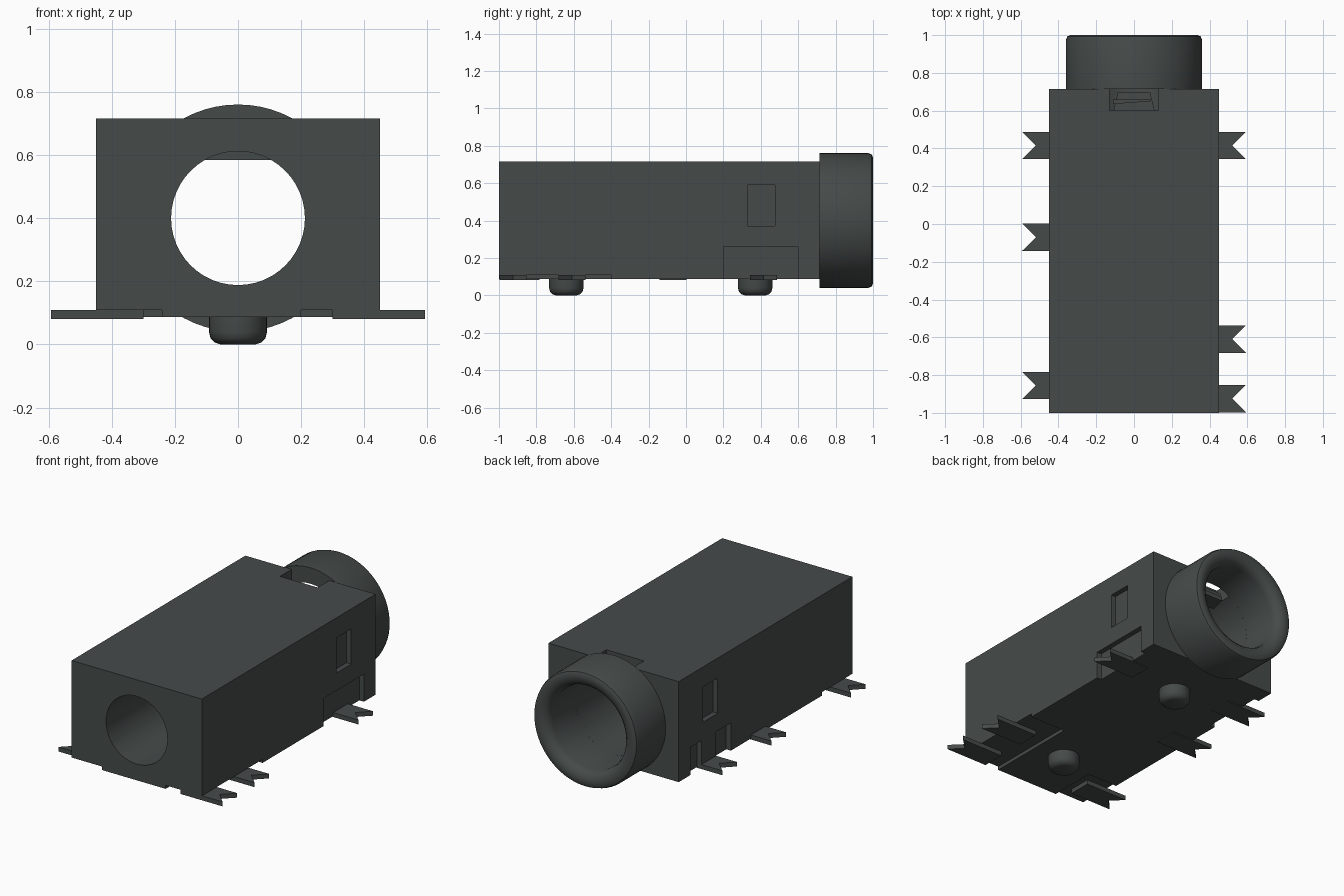
import bpy, bmesh, math
from mathutils import Matrix

cube = bpy.data.objects.get("Cube")
if cube:
    bpy.data.objects.remove(cube, do_unlink=True)

mat = bpy.data.materials.new("charcoal plastic")
mat.use_nodes = True
COLOUR = (0.06, 0.07, 0.068, 1)
mat.diffuse_color = COLOUR
shader = mat.node_tree.nodes["Principled BSDF"]
shader.inputs["Base Color"].default_value = COLOUR
shader.inputs["Roughness"].default_value = 0.6

AXIS_Z = 0.40  # height of the bore axis


def finish(name, bm, smooth=False):
    bmesh.ops.recalc_face_normals(bm, faces=bm.faces)
    mesh = bpy.data.meshes.new(name)
    bm.to_mesh(mesh)
    bm.free()
    obj = bpy.data.objects.new(name, mesh)
    bpy.context.collection.objects.link(obj)
    mesh.materials.append(mat)
    if smooth:
        smooth_object(obj)
    return obj


def smooth_object(obj):
    bpy.ops.object.select_all(action="DESELECT")
    obj.select_set(True)
    bpy.context.view_layer.objects.active = obj
    bpy.ops.object.shade_smooth_by_angle(angle=math.radians(30))


def box(name, x0, x1, y0, y1, z0, z1):
    bm = bmesh.new()
    bmesh.ops.create_cube(bm, size=1)
    for v in bm.verts:
        v.co = ((x0 + x1) / 2 + v.co.x * (x1 - x0),
                (y0 + y1) / 2 + v.co.y * (y1 - y0),
                (z0 + z1) / 2 + v.co.z * (z1 - z0))
    return finish(name, bm)


def lathe(name, profile, matrix, closed=False, steps=48):
    """Spin (radius, height) points about z, then place with the matrix."""
    bm = bmesh.new()
    verts = [bm.verts.new((r, 0, h)) for r, h in profile]
    edges = [bm.edges.new(p) for p in zip(verts, verts[1:])]
    if closed:
        edges.append(bm.edges.new((verts[-1], verts[0])))
    bmesh.ops.spin(bm, geom=verts + edges, cent=(0, 0, 0), axis=(0, 0, 1),
                   angle=math.tau, steps=steps)
    bmesh.ops.remove_doubles(bm, verts=bm.verts, dist=1e-5)
    bmesh.ops.transform(bm, matrix=matrix, verts=bm.verts)
    return finish(name, bm, smooth=True)


def prism(name, outline, z0, z1):
    bm = bmesh.new()
    face = bm.faces.new([bm.verts.new((x, y, z0)) for x, y in outline])
    up = bmesh.ops.extrude_face_region(bm, geom=[face])
    for v in up["geom"]:
        if isinstance(v, bmesh.types.BMVert):
            v.co.z = z1
    return finish(name, bm)


def cut(target, cutter):
    cutter.hide_render = True
    mod = target.modifiers.new("cut", "BOOLEAN")
    mod.operation = "DIFFERENCE"
    mod.solver = "EXACT"
    mod.object = cutter
    bpy.ops.object.select_all(action="DESELECT")
    target.select_set(True)
    bpy.context.view_layer.objects.active = target
    bpy.ops.object.modifier_apply(modifier=mod.name)
    bpy.data.objects.remove(cutter, do_unlink=True)


# height of a lathe profile runs along +y, around the bore axis
along_y = Matrix.Translation((0, 0, AXIS_Z)) @ Matrix.Rotation(-math.pi / 2, 4, "X")

# Housing block with its stepped bore
housing = box("housing", -0.45, 0.45, -1, 0.715, 0.087, 0.715)
cut(housing, lathe("bore_cutter", [(0, -1.1), (0.212, -1.1), (0.212, -0.2),
                                   (0.26, -0.2), (0.26, 0.8), (0, 0.8)], along_y))
# Notch in the top for the contact spring
cut(housing, box("notch_cutter", -0.13, 0.13, 0.60, 0.75, 0.56, 0.8))
# Windows and pin recesses in both sides
for s in (-1, 1):
    xa, xb = sorted((s * 0.418, s * 0.5))
    cut(housing, box("window_cutter", xa, xb, 0.33, 0.475, 0.37, 0.59))
    cut(housing, box("recess_cutter", xa, xb, 0.20, 0.60, 0.0, 0.26))
# Shallow steps under the floor for the pins
for x0, x1, y0, y1 in ((0.20, 0.5, -1.1, -0.40), (-0.5, -0.24, -1.1, -0.70),
                       (-0.5, -0.30, -0.14, 0.0)):
    cut(housing, box("floor_cutter", x0, x1, y0, y1, 0.0, 0.109))
smooth_object(housing)

# Round collar with rounded lips
lathe("collar", [(0.26, 0.715), (0.36, 0.715), (0.36, 0.975), (0.353, 0.993),
                 (0.337, 1.0), (0.315, 1.0), (0.29, 0.993), (0.27, 0.975),
                 (0.26, 0.945)], along_y, closed=True, steps=64)

# Contact spring in the top notch
prism("contact_spring", [(-0.11, 0.595), (0.11, 0.595), (0.085, 0.70),
                         (-0.085, 0.70)], 0.585, 0.612)
prism("spring_lip", [(-0.11, 0.635), (0.09, 0.65), (0.09, 0.66),
                     (-0.11, 0.66)], 0.612, 0.66)

# Forked solder pins
W = 0.072
for side, s, rows in (("left", 1, (0.415, -0.61, -0.925)),
                      ("right", -1, (0.415, -0.07, -0.855))):
    for i, y in enumerate(rows):
        prism(f"{side}_pin_{i + 1}",
              [(s * 0.30, y - W), (s * 0.592, y - W), (s * 0.52, y),
               (s * 0.592, y + W), (s * 0.30, y + W)], 0.081, 0.109)

# Upright leg of the rear pin on the right side
box("right_pin_leg", -0.448, -0.41, 0.343, 0.487, 0.1, 0.26)

# Locating pegs under the floor
for name, y in (("front_peg", -0.64), ("rear_peg", 0.37)):
    lathe(name, [(0, 0.0), (0.055, 0.0), (0.074, 0.006), (0.087, 0.02),
                 (0.092, 0.04), (0.092, 0.10), (0, 0.10)],
          Matrix.Translation((0, y, 0)), steps=32)
